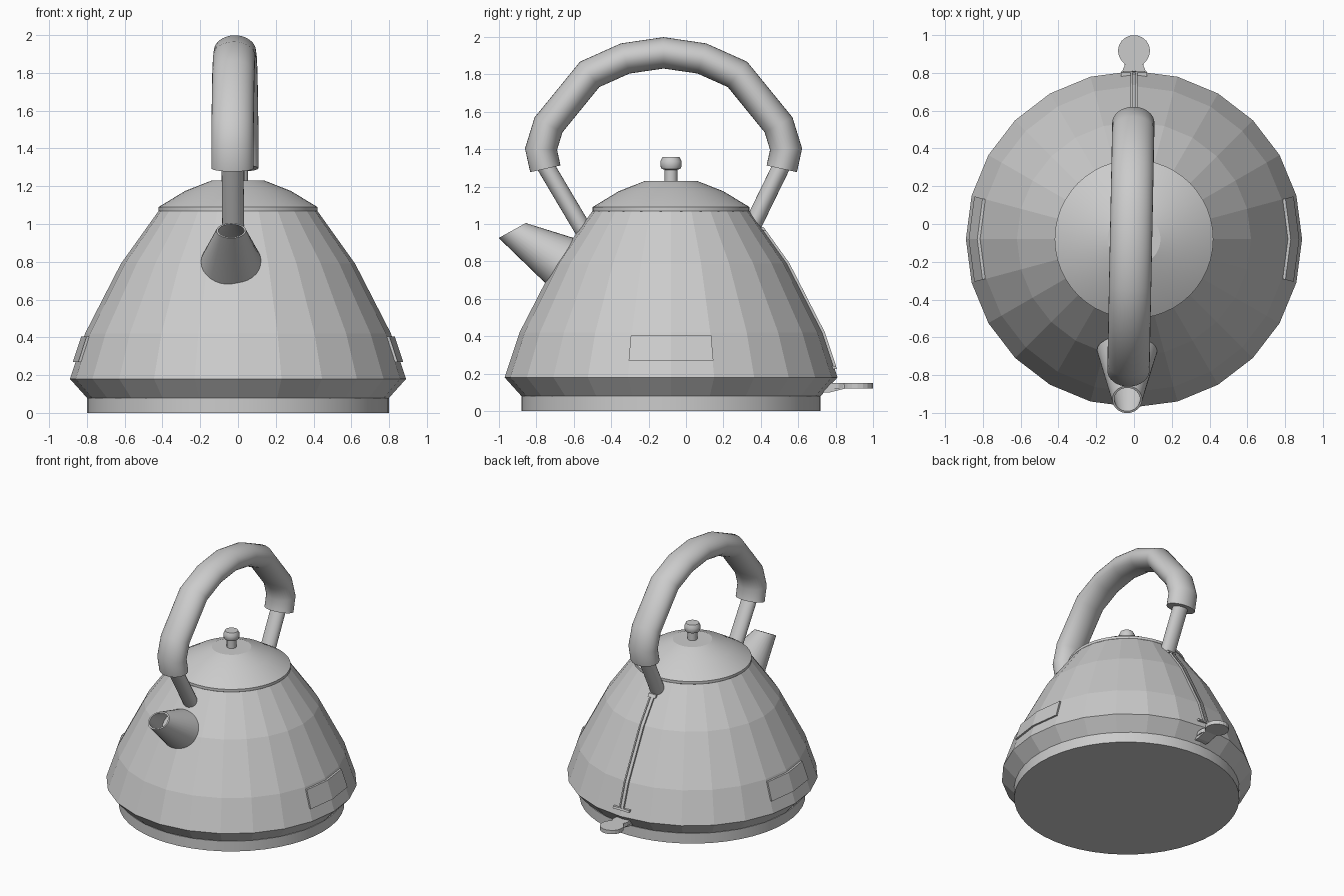
import bpy, bmesh, math
from mathutils import Vector

if "Cube" in bpy.data.objects:
    bpy.data.objects.remove(bpy.data.objects["Cube"])

CY = -0.08  # axis of the turned parts


def loft(name, rings, smooth=None, caps=True, closed=True):
    """Skin a list of rings of points into one mesh object."""
    bm = bmesh.new()
    vs = [[bm.verts.new(p) for p in r] for r in rings]
    n = len(rings[0])
    for a, b in zip(vs, vs[1:]):
        for i in range(n):
            j = (i + 1) % n
            bm.faces.new((a[i], a[j], b[j], b[i]))
    if caps:
        bm.faces.new(vs[0])
        bm.faces.new(vs[-1])
    elif closed:
        for i in range(n):
            j = (i + 1) % n
            bm.faces.new((vs[-1][i], vs[-1][j], vs[0][j], vs[0][i]))
    bmesh.ops.recalc_face_normals(bm, faces=bm.faces)
    me = bpy.data.meshes.new(name)
    bm.to_mesh(me)
    bm.free()
    ob = bpy.data.objects.new(name, me)
    bpy.context.collection.objects.link(ob)
    if smooth:
        bpy.ops.object.select_all(action='DESELECT')
        ob.select_set(True)
        bpy.context.view_layer.objects.active = ob
        bpy.ops.object.shade_smooth_by_angle(angle=math.radians(smooth))
    return ob


def ellipse(c, u, v, n):
    """Ring around c spanned by the half axes u and v."""
    c, u, v = Vector(c), Vector(u), Vector(v)
    return [c + u * math.cos(t) + v * math.sin(t)
            for t in (2 * math.pi * i / n for i in range(n))]


def lathe(name, profile, n, smooth=None):
    return loft(name, [ellipse((0, CY, z), (r, 0, 0), (0, r, 0), n)
                       for r, z in profile], smooth)


def tube(name, path, r, rx, n=24, smooth=40):
    """Elliptical tube along (y, z) points, with mitred bends."""
    pts = [Vector((-0.014 + 0.02 * y, y, z)) for y, z in path]
    rings = []
    for i, p in enumerate(pts):
        d1 = (p - pts[max(i - 1, 0)]).normalized()
        d2 = (pts[min(i + 1, len(pts) - 1)] - p).normalized()
        t = (d1 + d2).normalized()
        k = r / max(t.dot(d1), t.dot(d2))
        if 0 < i < len(pts) - 1:
            k = r / t.dot(d1)
        rings.append(ellipse(p, (rx, 0, 0), Vector((0, -t.z, t.y)) * k, n))
    return loft(name, rings, smooth)


def body_r(z):
    """Body radius at height z."""
    for (r0, z0), (r1, z1) in zip(BODY, BODY[1:]):
        if z <= z1:
            return r0 + (r1 - r0) * (z - z0) / (z1 - z0)
    return BODY[-1][0]


# Turned parts
BODY = [(0.80, 0.08), (0.89, 0.18), (0.81, 0.42), (0.62, 0.79), (0.42, 1.07)]
lathe("base", [(0.80, 0), (0.80, 0.08)], 48, 30)
lathe("body", BODY, 24)
lathe("lid", [(0.41, 1.06), (0.42, 1.07), (0.42, 1.09), (0.28, 1.175), (0.14, 1.23)], 48, 12)
lathe("lid_knob", [(0.034, 1.22), (0.034, 1.29), (0.05, 1.295), (0.057, 1.31),
                   (0.057, 1.335), (0.046, 1.357)], 24, 30)

# Handle grip and its two rods
half = [(-0.752, 1.295), (-0.775, 1.40), (-0.735, 1.53), (-0.515, 1.80), (-0.325, 1.885)]
tube("handle_grip", half + [(-0.12, 1.915)] + [(-0.24 - y, z) for y, z in reversed(half)],
     0.083, 0.112, 32)
tube("handle_rod_front", [(-0.775, 1.35), (-0.52, 0.92)], 0.047, 0.058)
tube("handle_rod_back", [(0.53, 1.35), (0.34, 0.96)], 0.047, 0.058)

# Hollow spout: outer wall from body to rim, then inner wall back
SX = -0.036
loft("spout", [
    ellipse((SX, -0.668, 0.80), (0.16, 0, 0), (0, 0.078, 0.122), 32),
    ellipse((SX, -0.929, 0.965), (0.079, 0, 0), (0, 0.072, 0.04), 32),
    ellipse((SX, -0.929, 0.965), (0.068, 0, 0), (0, 0.062, 0.034), 32),
    ellipse((SX, -0.668, 0.80), (0.147, 0, 0), (0, 0.071, 0.112), 32)],
    30, caps=False)

# Raised side windows following the facets
for side, name in ((1, "window_right"), (-1, "window_left")):
    rings = []
    for a, trim in ((-15, 0.012), (0, 0), (15, 0.012)):
        t = math.radians(a)
        ring = []
        for z, off in ((0.27, -0.02), (0.27, 0.015), (0.405, 0.015), (0.405, -0.02)):
            r = body_r(z) + off
            ring.append((side * r * math.cos(t), CY + r * math.sin(t), z))
        rings.append(ring)
    loft(name, rings)


def back_strip(name, levels, w, off):
    """Thin bar lying on the back of the body."""
    loft(name, [[(x, CY + body_r(z) + o, z) for x, o in
                 ((-w, -0.02), (w, -0.02), (w, off), (-w, off))] for z in levels])


# Water gauge rails and end bars on the back
for x, name in ((-0.014, "gauge_rail_a"), (0.014, "gauge_rail_b")):
    back_strip(name, (0.24, 0.42, 0.79, 0.98), 0.005, 0.013)
    bpy.data.objects[name].location.x = x
back_strip("gauge_tube", (0.24, 0.42, 0.79, 0.98), 0.011, 0.005)
back_strip("gauge_top_bar", (0.965, 0.985), 0.032, 0.013)
back_strip("gauge_bottom_bar", (0.225, 0.24), 0.07, 0.012)

# Switch lever: flared root, neck and round paddle
right = [(0.055, 0.76), (0.06, 0.815), (0.047, 0.845)]
right += [(0.085 * math.cos(a), 0.917 + 0.083 * math.sin(a))
          for a in (math.radians(d) for d in range(-40, 81, 20))]
outline = right + [(-x, y) for x, y in reversed(right)]
loft("switch_paddle", [[(x, y, z) for x, y in outline] for z in (0.12, 0.15)])
loft("switch_root", [[(x, 0.72, 0.10), (x, 0.77, 0.10), (x, 0.86, 0.122),
                      (x, 0.84, 0.148), (x, 0.72, 0.148)] for x in (-0.05, 0.05)])
